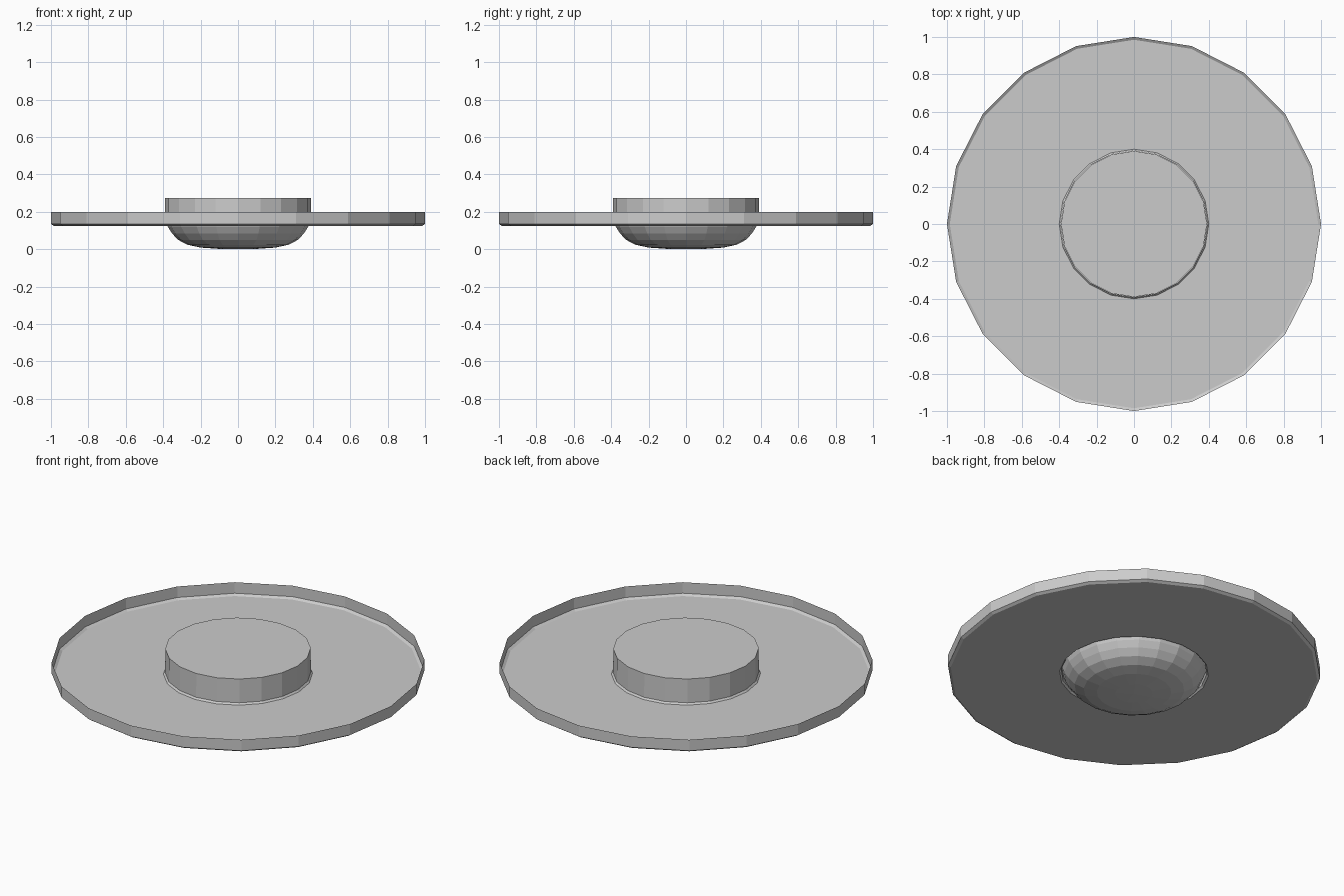
import bpy, bmesh, math

if "Cube" in bpy.data.objects:
    bpy.data.objects.remove(bpy.data.objects["Cube"])

SIDES = 20


def lathe(name, profile):
    """Revolve (radius, z) points around z; radius 0 becomes a pole."""
    bm = bmesh.new()
    rings = []
    for r, z in profile:
        if r == 0:
            rings.append([bm.verts.new((0, 0, z))] * SIDES)
        else:
            rings.append([bm.verts.new((r * math.cos(2 * math.pi * i / SIDES),
                                        r * math.sin(2 * math.pi * i / SIDES), z))
                          for i in range(SIDES)])
    for a, b in zip(rings, rings[1:]):
        for i in range(SIDES):
            j = (i + 1) % SIDES
            bm.faces.new(list(dict.fromkeys((a[i], a[j], b[j], b[i]))))
    # Close an open flat top, if the profile starts above a solid body
    if profile[-1][0] == 0:
        bm.faces.new(rings[0])
    bmesh.ops.recalc_face_normals(bm, faces=bm.faces)
    mesh = bpy.data.meshes.new(name)
    bm.to_mesh(mesh)
    bm.free()
    obj = bpy.data.objects.new(name, mesh)
    bpy.context.collection.objects.link(obj)
    return obj


# Thin sheet tray: upright rim, chamfered floor, collar round the hub
lathe("tray", [(1.0, 0.2), (1.0, 0.135), (0.985, 0.125),
               (0.4, 0.125), (0.391, 0.135), (0.391, 0.2)])

# Hub: flat-topped drum above, flattened bowl below
lathe("hub", [(0.39, 0.275), (0.39, 0.16), (0.375, 0.12), (0.353, 0.085),
              (0.32, 0.05), (0.27, 0.024), (0.20, 0.009), (0.10, 0.002), (0, 0)])
